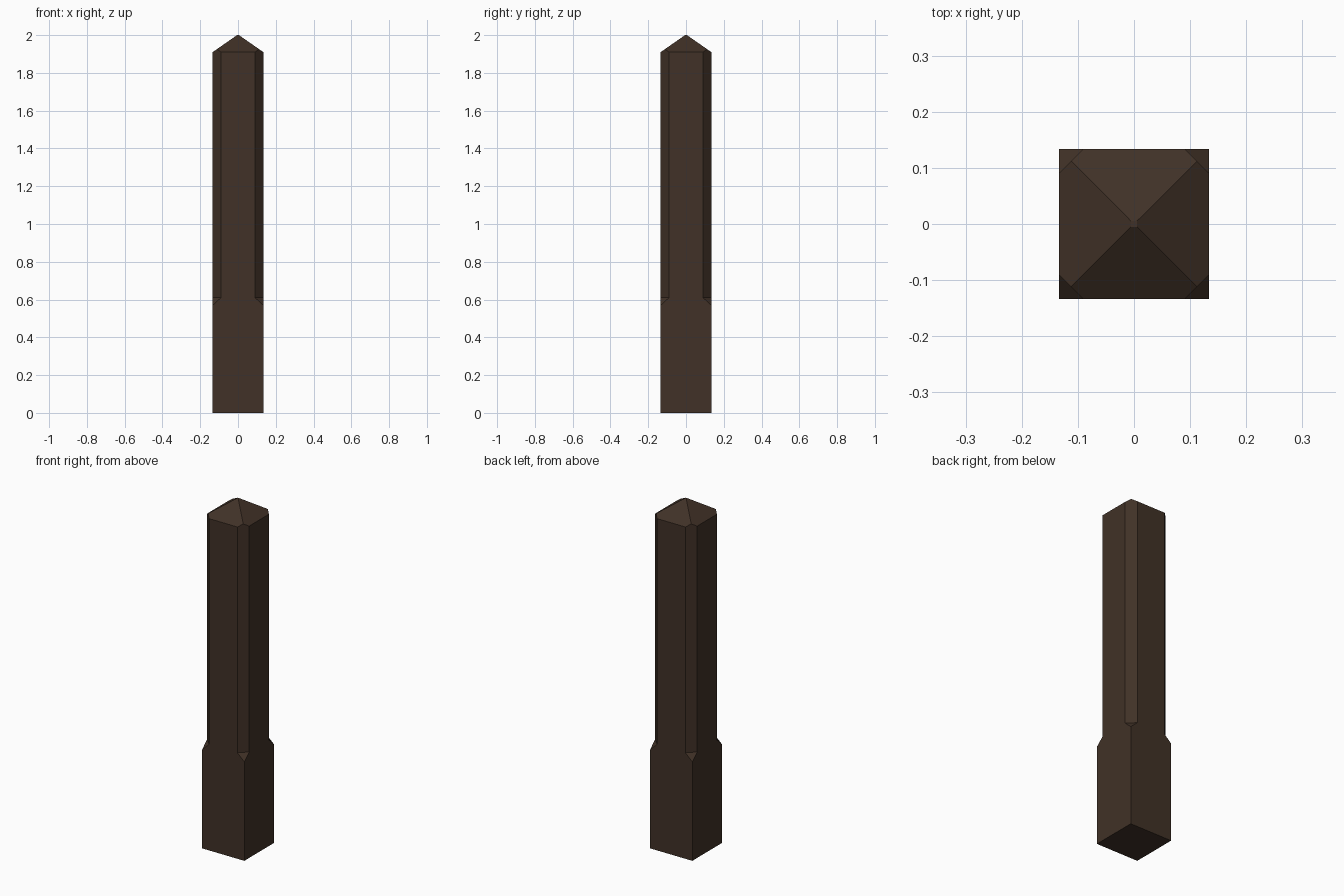
import bpy
import bmesh
from mathutils import Matrix, Vector
from math import pi

if "Cube" in bpy.data.objects:
    bpy.data.objects.remove(bpy.data.objects["Cube"])

H = 0.134            # half width of the post
C = 0.090            # where the corner chamfer starts
M = (H + C) / 2      # middle of the chamfer
T = 0.005            # half width of the blunt tip
Z_STOP, Z_CHAMFER, Z_EAVE, Z_TOP = 0.57, 0.61, 1.91, 2.0
Z_RIDGE = Z_EAVE + (H - M) / (H - T) * (Z_TOP - Z_EAVE)

wood = bpy.data.materials.new("dark brown wood")
wood.diffuse_color = (0.052, 0.031, 0.020, 1)
wood.use_nodes = True
wood.node_tree.nodes["Principled BSDF"].inputs["Base Color"].default_value = wood.diffuse_color

bm = bmesh.new()


def face(points, turn):
    bm.faces.new([bm.verts.new(turn @ Vector(p)) for p in points])


# One side, one chamfered corner and one cap slope, repeated four times
for i in range(4):
    turn = Matrix.Rotation(i * pi / 2, 3, 'Z')
    # flat side, full width below and narrowed by the chamfers above
    half = [(H, 0), (H, Z_STOP), (C, Z_CHAMFER), (C, Z_EAVE)]
    outline = half + [(-x, z) for x, z in reversed(half)]
    face([(x, -H, z) for x, z in outline], turn)
    # chamfer strip and its sloped stop
    face([(C, -H, Z_CHAMFER), (H, -C, Z_CHAMFER), (H, -C, Z_EAVE),
          (M, -M, Z_RIDGE), (C, -H, Z_EAVE)], turn)
    face([(H, -H, Z_STOP), (H, -C, Z_CHAMFER), (C, -H, Z_CHAMFER)], turn)
    # pyramid cap slope
    face([(-C, -H, Z_EAVE), (C, -H, Z_EAVE), (M, -M, Z_RIDGE),
          (T, -T, Z_TOP), (-T, -T, Z_TOP), (-M, -M, Z_RIDGE)], turn)

# Underside and blunt tip
for s, z in ((H, 0), (T, Z_TOP)):
    face([(-s, -s, z), (s, -s, z), (s, s, z), (-s, s, z)], Matrix.Identity(3))

bmesh.ops.remove_doubles(bm, verts=bm.verts[:], dist=0.0005)
bmesh.ops.recalc_face_normals(bm, faces=bm.faces[:])
mesh = bpy.data.meshes.new("post")
bm.to_mesh(mesh)
bm.free()
mesh.materials.append(wood)
post = bpy.data.objects.new("post", mesh)
bpy.context.collection.objects.link(post)
